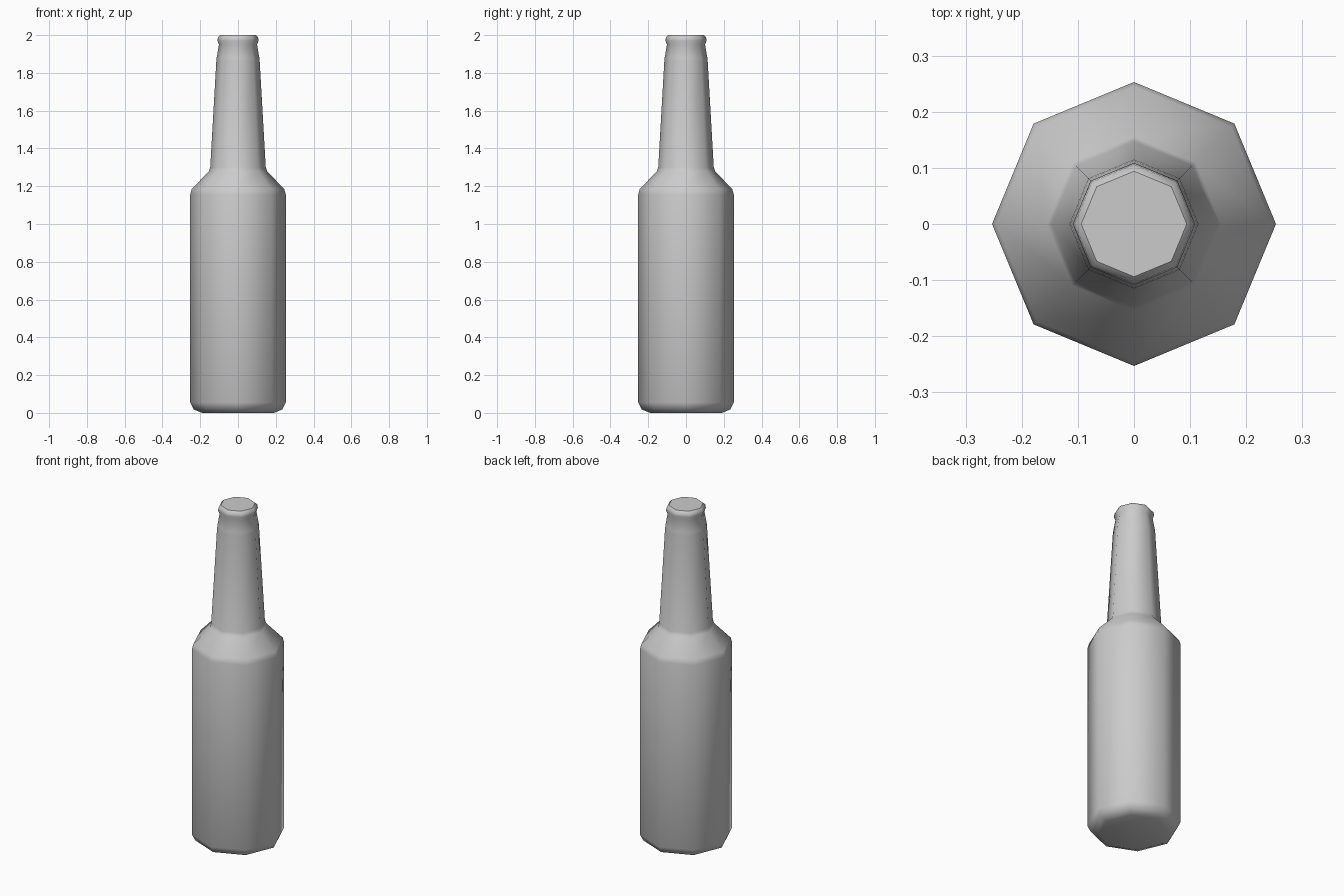
import bpy, bmesh
from math import cos, sin, pi

if "Cube" in bpy.data.objects:
    bpy.data.objects.remove(bpy.data.objects["Cube"])

SIDES = 8
# (radius, height) outline from the base to the mouth
profile = [(0.19, 0.0), (0.235, 0.018), (0.253, 0.055),
           (0.253, 1.155), (0.245, 1.185), (0.155, 1.278), (0.147, 1.30),
           (0.115, 1.86), (0.113, 1.88), (0.101, 1.95),
           (0.109, 1.97), (0.106, 1.988), (0.094, 2.0)]

# Lathed octagonal bottle
bm = bmesh.new()
rings = [[bm.verts.new((r * cos(2 * pi * i / SIDES), r * sin(2 * pi * i / SIDES), z))
          for i in range(SIDES)] for r, z in profile]
for a, b in zip(rings, rings[1:]):
    for i in range(SIDES):
        j = (i + 1) % SIDES
        bm.faces.new((a[i], a[j], b[j], b[i]))

# Closed base and mouth
bm.faces.new(rings[0][::-1])
mouth = bm.faces.new(rings[-1])
for f in bm.faces:
    f.smooth = True
mouth.smooth = False
for e in mouth.edges:
    e.smooth = False

mesh = bpy.data.meshes.new("bottle")
bm.to_mesh(mesh)
bm.free()
bottle = bpy.data.objects.new("bottle", mesh)
bpy.context.collection.objects.link(bottle)
